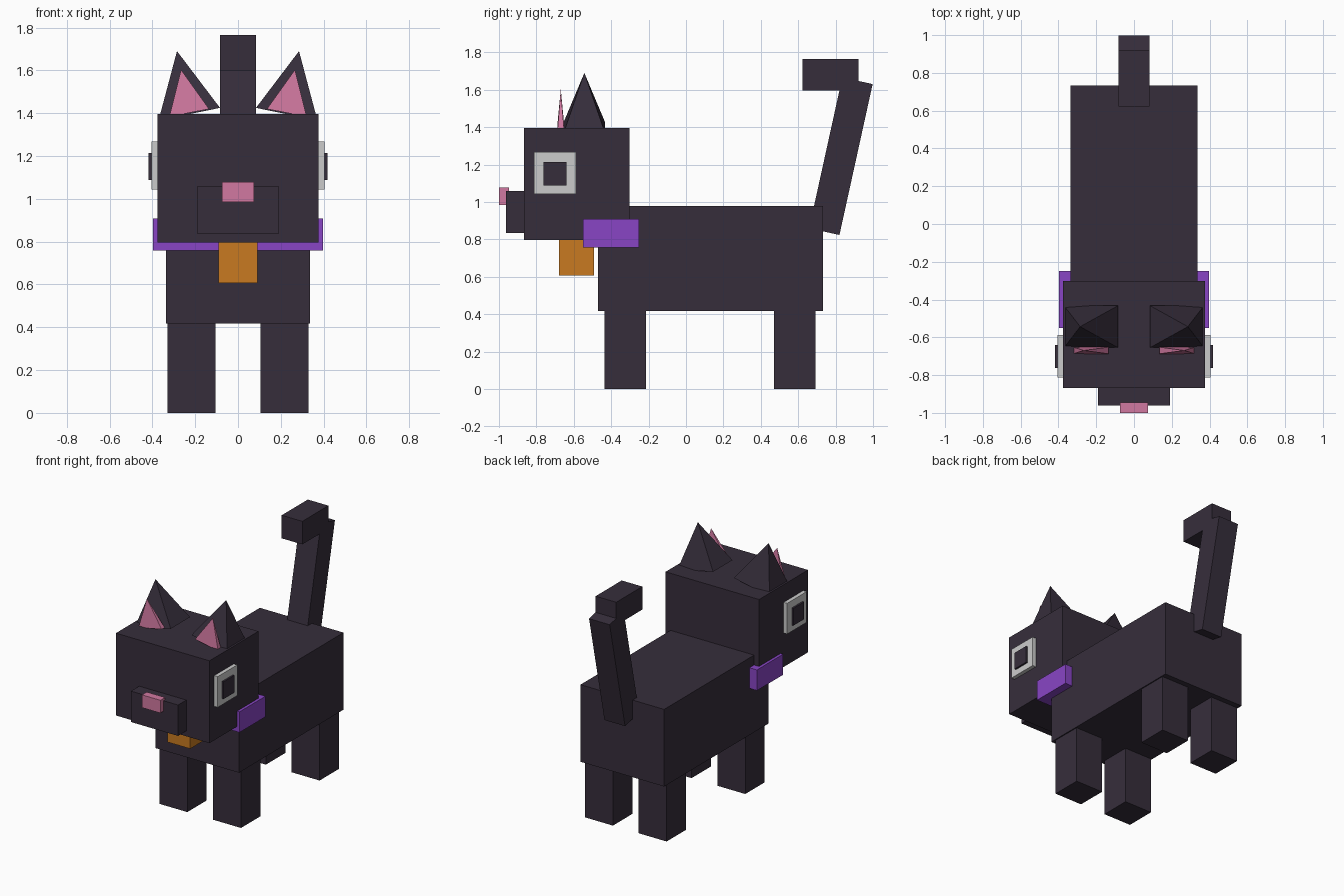
import bpy, bmesh, math
from mathutils import Matrix

if "Cube" in bpy.data.objects:
    bpy.data.objects.remove(bpy.data.objects["Cube"])


def material(name, rgb):
    m = bpy.data.materials.new(name)
    m.diffuse_color = (*rgb, 1)
    m.use_nodes = True
    m.node_tree.nodes["Principled BSDF"].inputs["Base Color"].default_value = m.diffuse_color
    return m


FUR = material("dark_fur", (0.037, 0.027, 0.044))
PINK = material("pink", (0.64, 0.19, 0.355))
PURPLE = material("purple", (0.25, 0.06, 0.56))
ORANGE = material("orange", (0.58, 0.195, 0.015))
WHITE = material("eye_white", (0.6, 0.6, 0.6))


def make_object(name, bm, mat):
    bmesh.ops.recalc_face_normals(bm, faces=bm.faces)
    mesh = bpy.data.meshes.new(name)
    bm.to_mesh(mesh)
    bm.free()
    mesh.materials.append(mat)
    ob = bpy.data.objects.new(name, mesh)
    bpy.context.collection.objects.link(ob)
    return ob


def box(name, x, y, z, mat):
    """Box from (min, max) ranges on each axis."""
    bm = bmesh.new()
    size = [b - a for a, b in (x, y, z)]
    mid = [(a + b) / 2 for a, b in (x, y, z)]
    bmesh.ops.create_cube(bm, size=1, matrix=Matrix.Translation(mid) @ Matrix.Diagonal((*size, 1)))
    return make_object(name, bm, mat)


def pyramid(name, outer, inner, tip, y, mat, side):
    """Tilted four-sided spike; outer, inner and tip are (x, z) points."""
    bm = bmesh.new()
    base = [bm.verts.new((side * p[0], yy, p[1]))
            for p, yy in ((outer, y[0]), (inner, y[0]), (inner, y[1]), (outer, y[1]))]
    top = bm.verts.new((side * tip[0], (y[0] + y[1]) / 2, tip[1]))
    bm.faces.new(base)
    for i in range(4):
        bm.faces.new((base[i], base[(i + 1) % 4], top))
    return make_object(name, bm, mat)


# Body, head and face
box("body", (-0.337, 0.337), (-0.47, 0.733), (0.418, 0.98), FUR)
box("head", (-0.377, 0.377), (-0.867, -0.303), (0.796, 1.396), FUR)
box("muzzle", (-0.19, 0.19), (-0.962, -0.86), (0.835, 1.06), FUR)
box("nose", (-0.074, 0.074), (-1.0, -0.945), (0.985, 1.078), PINK)

# Collar and tag
box("collar", (-0.397, 0.397), (-0.55, -0.25), (0.758, 0.908), PURPLE)
box("collar_tag", (-0.091, 0.091), (-0.68, -0.492), (0.607, 0.797), ORANGE)

# Mirrored legs, eyes and ears
for side, label in ((-1, "left"), (1, "right")):
    def span(a, b):
        return tuple(sorted((side * a, side * b)))

    box(f"front_leg_{label}", span(0.104, 0.329), (-0.435, -0.213), (0, 0.425), FUR)
    box(f"back_leg_{label}", span(0.104, 0.329), (0.47, 0.693), (0, 0.425), FUR)
    box(f"eye_{label}", span(0.36, 0.405), (-0.812, -0.587), (1.043, 1.267), WHITE)
    box(f"pupil_{label}", span(0.38, 0.418), (-0.762, -0.64), (1.088, 1.214), FUR)
    pyramid(f"ear_{label}", (0.371, 1.367), (0.084, 1.425), (0.285, 1.69),
            (-0.655, -0.432), FUR, side)
    pyramid(f"inner_ear_{label}", (0.321, 1.384), (0.135, 1.42), (0.266, 1.603),
            (-0.687, -0.652), PINK, side)

# Leaning tail with a forward-bent tip
tail = box("tail", (-0.083, 0.083), (-0.083, 0.083), (-0.413, 0.413), FUR)
tail.location = (0, 0.828, 1.245)
tail.rotation_euler.x = -math.radians(12.4)
box("tail_tip", (-0.083, 0.083), (0.622, 0.922), (1.597, 1.765), FUR)
